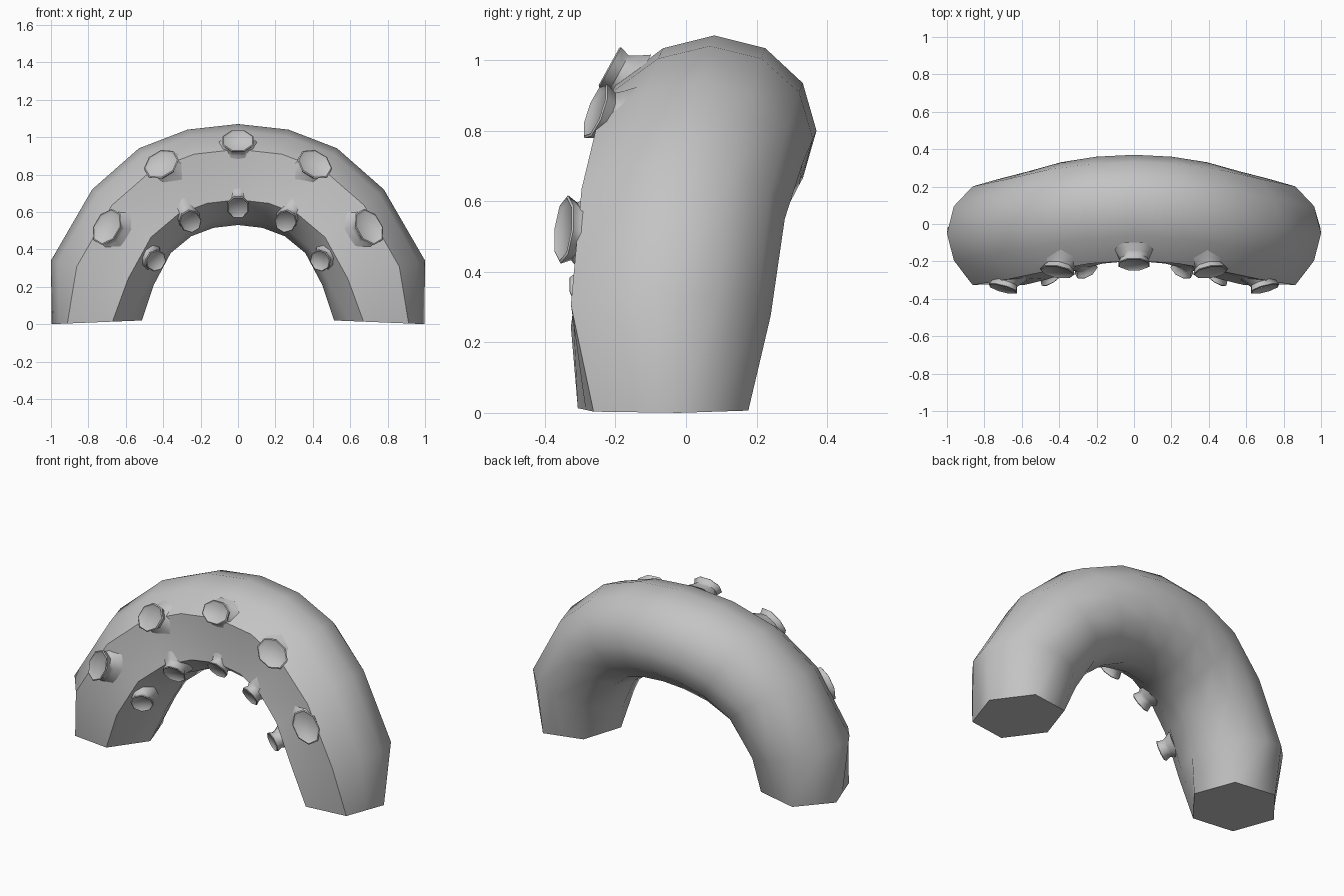
import bpy, bmesh, math
from mathutils import Vector

if "Cube" in bpy.data.objects:
    bpy.data.objects.remove(bpy.data.objects["Cube"])

grey = bpy.data.materials.new("plain_grey")
grey.diffuse_color = (0.55, 0.55, 0.55, 1)
grey.use_nodes = True
grey.node_tree.nodes["Principled BSDF"].inputs["Base Color"].default_value = grey.diffuse_color
SIDES = 12


def finish(name, bm):
    bmesh.ops.recalc_face_normals(bm, faces=bm.faces)
    me = bpy.data.meshes.new(name)
    bm.to_mesh(me)
    bm.free()
    me.materials.append(grey)
    ob = bpy.data.objects.new(name, me)
    bpy.context.collection.objects.link(ob)
    bpy.ops.object.select_all(action='DESELECT')
    ob.select_set(True)
    bpy.context.view_layer.objects.active = ob
    bpy.ops.object.shade_smooth_by_angle(angle=math.radians(50))
    return ob


def loft(bm, rings):
    for a, b in zip(rings, rings[1:]):
        n = len(a)
        for i in range(n):
            bm.faces.new((a[i], a[(i + 1) % n], b[(i + 1) % n], b[i]))
    bm.faces.new(rings[0])
    bm.faces.new(rings[-1])


# Half arch stations: outer x, z, inner x, z, front y, back y
half = [
    (1.0, 0.0, 0.51, 0.02, -0.31, 0.18),
    (1.0, 0.34, 0.45, 0.21, -0.34, 0.24),
    (0.78, 0.72, 0.36, 0.38, -0.31, 0.28),
    (0.53, 0.94, 0.25, 0.47, -0.265, 0.33),
    (0.27, 1.04, 0.13, 0.515, -0.225, 0.36),
    (0.0, 1.07, 0.0, 0.53, -0.21, 0.37),
]
stations = half + [(-o, oz, -i, iz, f, b) for o, oz, i, iz, f, b in half[-2::-1]]


def ring(bm, k):
    ox, oz, ix, iz, front, back = stations[k]
    end = k in (0, len(stations) - 1)
    outer, inner = Vector((ox, 0, oz)), Vector((ix, 0, iz))
    mid, rad = (outer + inner) / 2, (outer - inner) / 2
    yc, yr = (front + back) / 2, (back - front) / 2
    pts = []
    for i in range(SIDES):
        t = math.tau * i / SIDES + (math.radians(10) if end else 0)
        c, s = math.cos(t), math.sin(t)
        # shallow groove along the front, between the sucker rows
        if not end:
            s *= {8: 1.1, 9: 0.93, 10: 1.1}.get(i, 1)
        elif i % 2 == 0:
            s *= 1.05
        pts.append(mid + rad * c + Vector((0, yc + yr * s, 0)))
    if end:  # cut ends are six-sided
        for i in range(1, SIDES, 2):
            pts[i] = (pts[i - 1] + pts[(i + 1) % SIDES]) / 2
    return [bm.verts.new(p) for p in pts]


# Arched arm
bm = bmesh.new()
loft(bm, [ring(bm, k) for k in range(len(stations))])
finish("arched_arm", bm)


def sucker(name, centre, radial, tilt, along, across):
    """Flared octagonal cup facing forward, tilted along the radial direction."""
    c = Vector(centre)
    r = Vector((radial[0], 0, radial[1])).normalized()
    n = (Vector((0, -1, 0)) + r * tilt).normalized()
    u = r.cross(Vector((0, 1, 0))).normalized()
    v = n.cross(u)
    bm = bmesh.new()
    rings = []
    for size, h in ((1.35, -0.085), (1.0, -0.05), (0.84, -0.03), (1.0, 0.0),
                    (0.93, 0.004), (0.8, -0.004)):
        rings.append([bm.verts.new(c + n * h + size * (
            u * along * math.cos(math.tau * (i + 0.5) / 8) +
            v * across * math.sin(math.tau * (i + 0.5) / 8))) for i in range(8)])
    loft(bm, rings)
    finish(name, bm)


# Suckers: name, centre, radial direction, tilt, length and width radii
rows = [
    ("outer_sucker_top", (0, -0.215, 0.98), (0, 1), 0.55, 0.09, 0.07),
    ("outer_sucker_mid", (0.41, -0.255, 0.855), (0.51, 0.86), 0.5, 0.1, 0.08),
    ("outer_sucker_low", (0.70, -0.345, 0.52), (0.85, 0.5), 0.4, 0.105, 0.075),
    ("inner_sucker_top", (0, -0.2, 0.625), (0, -1), 0.7, 0.06, 0.075),
    ("inner_sucker_mid", (0.255, -0.25, 0.55), (-0.5, -0.86), 0.7, 0.06, 0.075),
    ("inner_sucker_low", (0.44, -0.295, 0.34), (-0.85, -0.5), 0.7, 0.06, 0.065),
]
for name, (x, y, z), (rx, rz), tilt, a, b in rows:
    for sx, tag in ((1, "_right"), (-1, "_left")) if x else ((1, ""),):
        sucker(name + tag, (sx * x, y, z), (sx * rx, rz), tilt, a, b)
